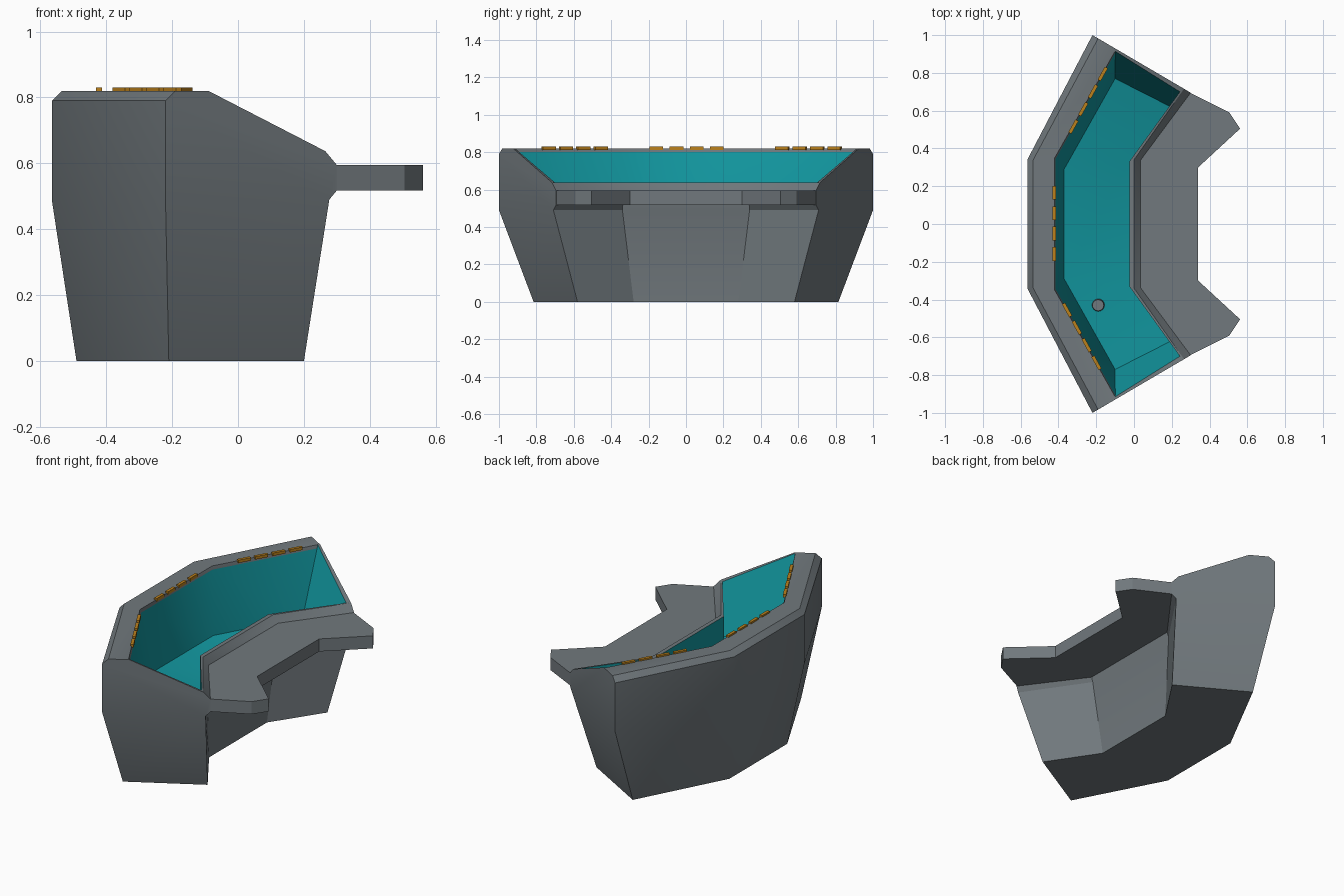
import bpy, bmesh, math
from mathutils import Matrix

if "Cube" in bpy.data.objects:
    bpy.data.objects.remove(bpy.data.objects["Cube"])


def material(name, rgb):
    m = bpy.data.materials.new(name)
    m.diffuse_color = (*rgb, 1)
    m.use_nodes = True
    m.node_tree.nodes["Principled BSDF"].inputs["Base Color"].default_value = m.diffuse_color
    return m


GREY = material("slate grey", (0.165, 0.19, 0.205))
TEAL = material("teal", (0.006, 0.31, 0.35))
AMBER = material("amber", (0.50, 0.22, 0.012))


def finish(name, bm, mats):
    bmesh.ops.recalc_face_normals(bm, faces=bm.faces)
    me = bpy.data.meshes.new(name)
    bm.to_mesh(me)
    bm.free()
    for m in mats:
        me.materials.append(m)
    ob = bpy.data.objects.new(name, me)
    bpy.context.collection.objects.link(ob)
    return ob


def end_y(x):
    # line of the upright end panel in plan
    return 1.0 - 0.586 * (x + 0.22)


# Cross-section at the inner bend, then at the outer end (y side mirrored)
bend = [(-.49, .28, 0), (-.565, .34, .49), (-.565, .34, .79), (-.535, .337, .82),
        (-.42, .35, .82), (-.415, .345, .80), (-.37, .29, .43), (-.025, .33, .34),
        (-.025, .33, .637), (0, .34, .637), (.035, .338, .595), (.035, .338, .518),
        (.025, .34, .49), (0, .28, 0)]
end = [(-.21, .815, 0), (-.22, 1.0, .49), (-.22, 1.0, .79), (-.19, .982, .82),
       (-.10, .915, .82), (-.099, .907, .80), (-.10, .77, .43), (.195, .62, .34),
       (.243, .70, .637), (.265, end_y(.265), .637), (.30, end_y(.30), .595),
       (.30, end_y(.30), .518), (.277, end_y(.277), .49), (.20, .58, 0)]

# Console body: hollow shell lofted over four stations
bm = bmesh.new()


def station(profile, s):
    return [bm.verts.new((x, s * y, z)) for x, y, z in profile]


rings = [station(end, -1), station(bend, -1), station(bend, 1), station(end, 1)]
n = len(bend)
for a, b in zip(rings, rings[1:]):
    for i in range(n):
        j = (i + 1) % n
        f = bm.faces.new((a[i], a[j], b[j], b[i]))
        f.material_index = 1 if i in (5, 6, 7) else 0
        f.smooth = i in (0, 1, 2)
# End caps: tapered foot, upright panel, thin rim and teal inner wall
for r, s in ((rings[0], -1), (rings[3], 1)):
    p = bm.verts.new((-.09, s * end_y(-.09), .82))
    bm.faces.new((r[0], r[1], r[12], r[13]))
    bm.faces.new((r[1], r[2], r[3], p, r[9], r[10], r[11], r[12]))
    bm.faces.new((r[3], p, r[4]))
    bm.faces.new((p, r[9], r[8], r[4]))
    bm.faces.new((r[4], r[5], r[6], r[7], r[8])).material_index = 1
body = finish("console_body", bm, [GREY, TEAL])
body.data.set_sharp_from_angle(angle=math.radians(30))

# Front shelf wrapping around the inner side
half = [(.02, .338), (.285, .70), (.505, .59), (.562, .505), (.34, .30)]
outline = half + [(x, -y) for x, y in reversed(half)]
bm = bmesh.new()
face = bm.faces.new([bm.verts.new((x, y, .518)) for x, y in outline])
top = bmesh.ops.extrude_face_region(bm, geom=[face])["geom"]
bmesh.ops.translate(bm, vec=(0, 0, .077),
                    verts=[v for v in top if isinstance(v, bmesh.types.BMVert)])
finish("front_shelf", bm, [GREY])

# Rows of indicator lamps along the back rim, four per segment
bm = bmesh.new()
for centre, side in ((-.595, -1), (.003, 0), (.655, 1)):
    for k in range(4):
        y = centre + (k - 1.5) * (.093 if side else .108)
        x = -.335 + .557 * (abs(y) - .49) if side else -.422
        rot = Matrix.Rotation(-side * math.atan(.557), 4, 'Z')
        size = Matrix.Diagonal((.018, .078 if side else .073, .018, 1))
        bmesh.ops.create_cube(bm, size=1,
                              matrix=Matrix.Translation((x, y, .821)) @ rot @ size)
finish("indicator_lamps", bm, [AMBER])

# Small round knob on the inner panel
bm = bmesh.new()
bmesh.ops.create_cone(bm, cap_ends=True, segments=16, radius1=.035, radius2=.03,
                      depth=.05, matrix=Matrix.Translation((-.19, -.43, .41)))
finish("panel_knob", bm, [GREY])
